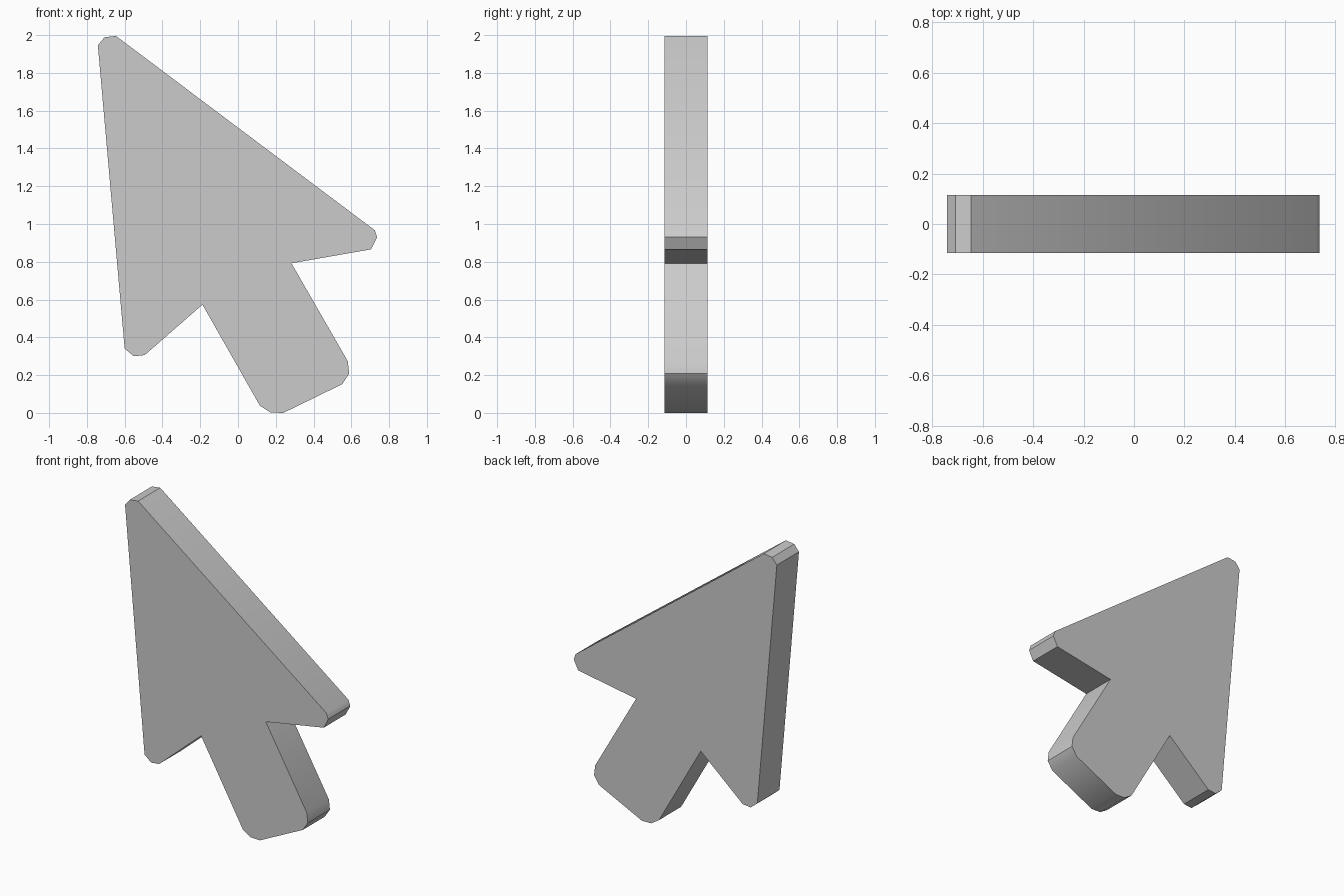
import bpy
import bmesh
from math import radians

if "Cube" in bpy.data.objects:
    bpy.data.objects.remove(bpy.data.objects["Cube"])

HALF_DEPTH = 0.115

# Outline seen from the front (x, z), with chamfered corners
outline = [
    (-0.742, 1.95), (-0.708, 1.992), (-0.647, 2.0),   # tip
    (0.724, 0.971), (0.737, 0.934), (0.705, 0.87),    # right barb
    (0.283, 0.796),                                   # right notch
    (0.581, 0.278), (0.589, 0.212), (0.552, 0.156),   # stem, right corner
    (0.24, 0.004), (0.172, 0.006), (0.116, 0.042),    # stem, left corner
    (-0.188, 0.577),                                  # left notch
    (-0.494, 0.31), (-0.552, 0.304), (-0.60, 0.344),  # left barb
]
base = min(z for x, z in outline)

# Pointer: front face extruded straight back
bm = bmesh.new()
face = bm.faces.new([bm.verts.new((x, -HALF_DEPTH, max(0, z - base))) for x, z in outline])
result = bmesh.ops.extrude_face_region(bm, geom=[face])
new_verts = [v for v in result["geom"] if isinstance(v, bmesh.types.BMVert)]
bmesh.ops.translate(bm, verts=new_verts, vec=(0, 2 * HALF_DEPTH, 0))
bmesh.ops.recalc_face_normals(bm, faces=bm.faces)

mesh = bpy.data.meshes.new("arrow_pointer")
bm.to_mesh(mesh)
bm.free()
pointer = bpy.data.objects.new("arrow_pointer", mesh)
bpy.context.collection.objects.link(pointer)

# Soft shading across the shallow corner facets only
bpy.context.view_layer.objects.active = pointer
pointer.select_set(True)
bpy.ops.object.shade_smooth_by_angle(angle=radians(35))
